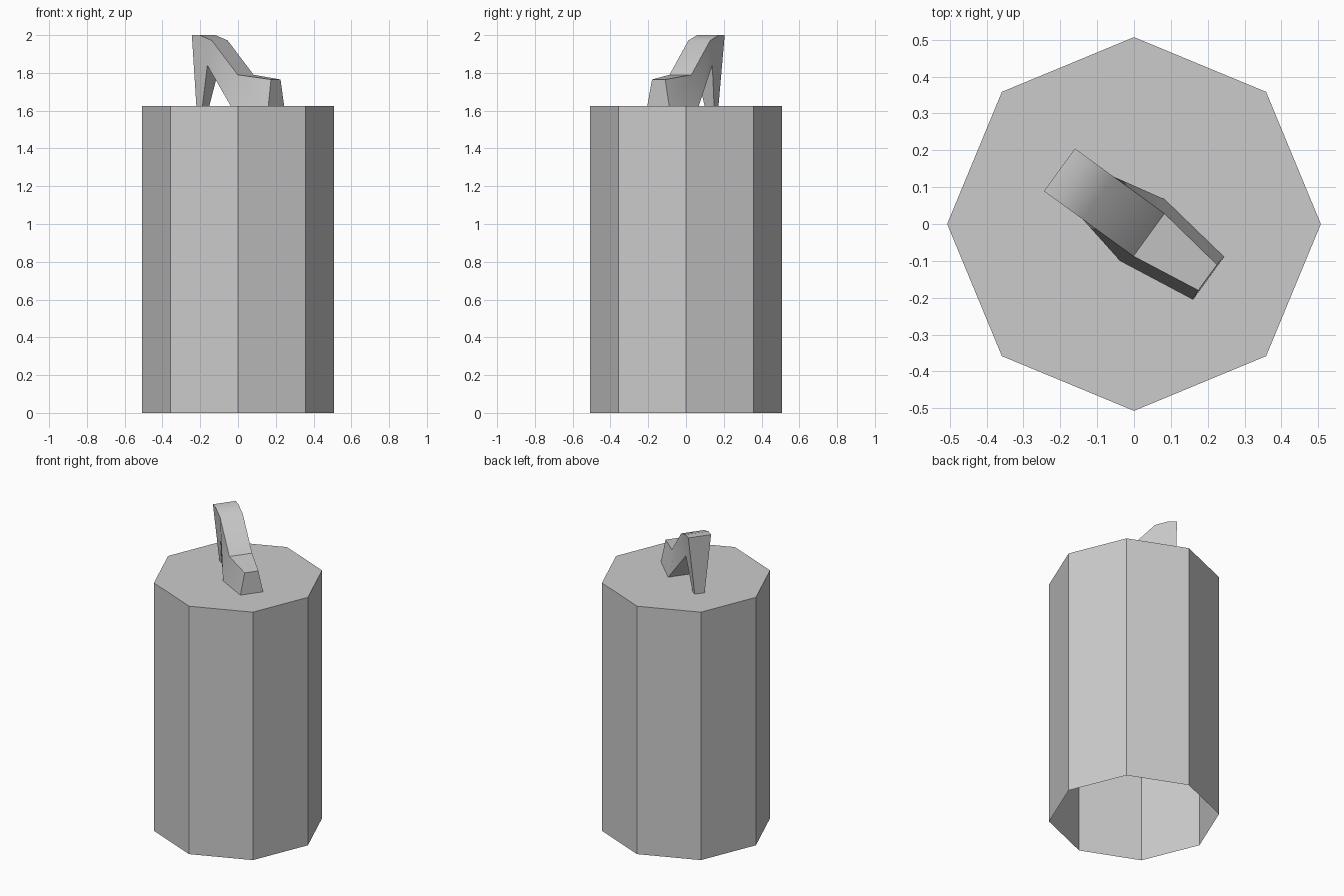
import bpy, bmesh, math
from mathutils import Matrix

if "Cube" in bpy.data.objects:
    bpy.data.objects.remove(bpy.data.objects["Cube"])

BASE_H = 1.625

def finish(bm, name, smooth_angle=None):
    bmesh.ops.recalc_face_normals(bm, faces=bm.faces[:])
    me = bpy.data.meshes.new(name)
    bm.to_mesh(me)
    bm.free()
    ob = bpy.data.objects.new(name, me)
    bpy.context.collection.objects.link(ob)
    if smooth_angle:
        bpy.ops.object.select_all(action='DESELECT')
        ob.select_set(True)
        bpy.context.view_layer.objects.active = ob
        bpy.ops.object.shade_smooth_by_angle(angle=math.radians(smooth_angle))
    return ob

# Pedestal: octagonal prism with a top and an open bottom
bm = bmesh.new()
ring = [(0.507 * math.cos(i * math.pi / 4), 0.507 * math.sin(i * math.pi / 4)) for i in range(8)]
low = [bm.verts.new((x, y, 0)) for x, y in ring]
high = [bm.verts.new((x, y, BASE_H)) for x, y in ring]
for i in range(8):
    j = (i + 1) % 8
    bm.faces.new((low[i], low[j], high[j], high[i]))
bm.faces.new(high)
finish(bm, "pedestal")

# Heeled shoe: side outline as (length, height, half width), bridged left to right
outline = [
    (-0.25, 2.0, 0.0715), (-0.20, 2.0, 0.0715), (-0.12, 1.972, 0.0715),   # heel top
    (0.05, 1.79, 0.0715), (0.247, 1.765, 0.043),                          # instep, toe top
    (0.25, BASE_H, 0.0715), (0.027, BASE_H, 0.103),                       # sole
    (-0.16, 1.84, 0.056),                                                 # arch
    (-0.21, BASE_H, 0.031), (-0.25, BASE_H, 0.031),                       # heel tip
]
side_faces = [(3, 4, 5, 6), (2, 3, 6, 7), (0, 1, 7), (1, 2, 7), (0, 7, 8, 9)]
bm = bmesh.new()
sides = [[bm.verts.new((u, s * w, z)) for u, z, w in outline] for s in (-1, 1)]
for side in sides:
    for f in side_faces:
        bm.faces.new([side[i] for i in f])
a, b = sides
for i in range(len(outline)):
    j = (i + 1) % len(outline)
    bm.faces.new((a[i], a[j], b[j], b[i]))
bmesh.ops.rotate(bm, verts=bm.verts[:], cent=(0, 0, 0),
                 matrix=Matrix.Rotation(math.radians(-36), 3, 'Z'))
finish(bm, "heeled_shoe", 30)
